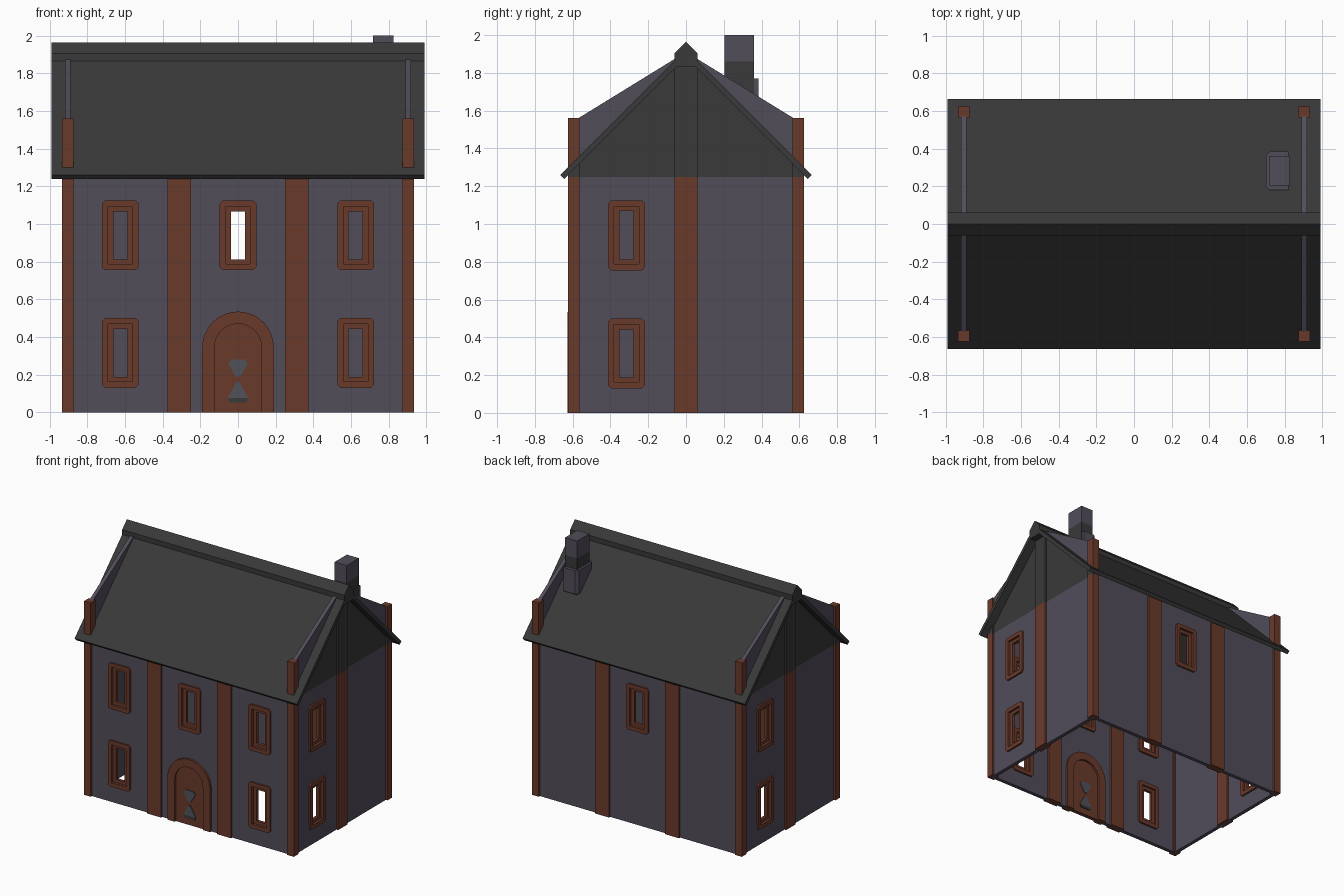
import bpy, bmesh, math
from mathutils import Matrix

if "Cube" in bpy.data.objects:
    bpy.data.objects.remove(bpy.data.objects["Cube"])


def material(name, rgb):
    m = bpy.data.materials.new(name)
    m.diffuse_color = (*rgb, 1)
    m.use_nodes = True
    m.node_tree.nodes["Principled BSDF"].inputs["Base Color"].default_value = m.diffuse_color
    return m


STONE = material("purple_grey_stone", (0.084, 0.074, 0.102))
WOOD = material("red_brown_wood", (0.144, 0.042, 0.024))
SLATE = material("dark_slate", (0.041, 0.041, 0.041))
METAL = material("door_metal", (0.080, 0.086, 0.102))
FRONT, RIGHT, BACK, LEFT = 0, 90, 180, -90


def plate(name, loops, w0, w1, side, mat):
    """Fill 2D loops (later ones are holes), extruded from depth w0 to w1 outward
    on the given side of the house; side None extrudes upward."""
    cu = bpy.data.curves.new(name, 'CURVE')
    cu.dimensions = '2D'
    cu.fill_mode = 'BOTH'
    cu.extrude = (w1 - w0) / 2
    for pts in loops:
        sp = cu.splines.new('POLY')
        sp.points.add(len(pts) - 1)
        for p, (u, v) in zip(sp.points, pts):
            p.co = (u, v, 0, 1)
        sp.use_cyclic_u = True
    tmp = bpy.data.objects.new(name + "_outline", cu)
    bpy.context.collection.objects.link(tmp)
    dg = bpy.context.evaluated_depsgraph_get()
    me = bpy.data.meshes.new_from_object(tmp.evaluated_get(dg))
    bpy.data.objects.remove(tmp)
    bpy.data.curves.remove(cu)
    mat4 = Matrix.Translation((0, 0, (w0 + w1) / 2))
    if side is not None:
        mat4 = Matrix.Rotation(math.radians(side), 4, 'Z') @ Matrix.Rotation(math.pi / 2, 4, 'X') @ mat4
    me.transform(mat4)
    bm = bmesh.new()
    bm.from_mesh(me)
    bmesh.ops.remove_doubles(bm, verts=bm.verts, dist=1e-5)
    bmesh.ops.recalc_face_normals(bm, faces=bm.faces)
    for f in bm.faces:
        f.smooth = False
    bm.to_mesh(me)
    bm.free()
    me.materials.clear()
    me.materials.append(mat)
    ob = bpy.data.objects.new(name, me)
    bpy.context.collection.objects.link(ob)
    return ob


def rect(u0, u1, v0, v1, c=0.0):
    """Rectangle, with chamfered corners when c > 0."""
    if c == 0:
        return [(u0, v0), (u1, v0), (u1, v1), (u0, v1)]
    return [(u0 + c, v0), (u1 - c, v0), (u1, v0 + c), (u1, v1 - c),
            (u1 - c, v1), (u0 + c, v1), (u0, v1 - c), (u0, v0 + c)]


def around(u, v, w, h, c=0.0):
    return rect(u - w / 2, u + w / 2, v - h / 2, v + h / 2, c)


def arch(r, spring=0.345, n=16):
    arc = [(-r * math.cos(math.pi * i / n), spring + r * math.sin(math.pi * i / n)) for i in range(n + 1)]
    return [(-r, 0)] + arc + [(r, 0)]


def flip(pts, s):
    return [(s * u, v) for u, v in pts]


LOW, HIGH = 0.315, 0.94
windows = {
    FRONT: [(-0.625, LOW), (0.625, LOW), (-0.625, HIGH), (0, HIGH), (0.625, HIGH)],
    BACK: [(0, HIGH)],
    RIGHT: [(-0.315, LOW), (-0.315, HIGH)],
    LEFT: [(-0.315, LOW), (-0.315, HIGH)],
}
names = {FRONT: "front", BACK: "back", RIGHT: "right", LEFT: "left"}

for side, spots in windows.items():
    n = names[side]
    long_side = side in (FRONT, BACK)
    d = 0.61 if long_side else 0.92          # outer wall depth
    # walls, with the doorway notched into the front
    if long_side:
        outline = [(-0.92, 0)] + (arch(0.16) if side == FRONT else []) + [(0.92, 0), (0.92, 1.265), (-0.92, 1.265)]
    else:
        outline = rect(-0.58, 0.58, 0, 1.25)
    plate(n + "_wall", [outline] + [around(u, v, 0.15, 0.32) for u, v in spots], d - 0.03, d, side, STONE)
    # windows: raised surround and recessed inner frame
    for u, v in spots:
        plate(n + "_window_surround", [around(u, v, 0.195, 0.37, 0.016), around(u, v, 0.13, 0.305)],
              d - 0.045, d + 0.015, side, WOOD)
        plate(n + "_window_frame", [around(u, v, 0.132, 0.307), around(u, v, 0.075, 0.255)],
              d - 0.03, d - 0.005, side, WOOD)
    # wall timbers
    if long_side:
        for c in (-0.3125, 0.3125):
            plate(n + "_timber", [rect(c - 0.0625, c + 0.0625, 0, 1.258)], d - 0.045, d + 0.015, side, WOOD)
        continue
    plate(n + "_timber", [rect(-0.06, 0.06, 0, 1.25)], d - 0.045, d + 0.015, side, WOOD)
    # gable wall and its centre timber
    plate(n + "_gable", [[(-0.61, 1.25), (0.61, 1.25), (0.61, 1.29), (0, 1.9), (-0.61, 1.29)]],
          d - 0.03, d, side, SLATE)
    plate(n + "_gable_timber", [rect(-0.06, 0.06, 1.25, 1.84)], d - 0.045, d + 0.015, side, SLATE)
    for s in (-1, 1):
        # corner posts: wood, dark under the gable, wood above the roof
        plate(n + "_corner_post", [flip(rect(0.565, 0.625, 0, 1.25), s)], 0.875, 0.935, side, WOOD)
        plate(n + "_post_gable_part", [flip([(0.565, 1.25), (0.625, 1.25), (0.625, 1.28), (0.565, 1.34)], s)],
              0.875, 0.935, side, SLATE)
        plate(n + "_post_top", [flip([(0.565, 1.34), (0.625, 1.28), (0.625, 1.56), (0.565, 1.56)], s)],
              0.875, 0.935, side, WOOD)
        # parapet fin above the roof
        plate(n + "_parapet", [flip([(0.57, 1.335), (0.57, 1.56), (0.05, 1.88), (0.05, 1.855)], s)],
              0.89, 0.92, side, STONE)

# roof slopes and ridge cap
for s in (-1, 1):
    plate("roof_slope", [flip([(0, 1.925), (0.665, 1.26), (0.645, 1.238), (0, 1.883)], s)], -0.99, 0.99, RIGHT, SLATE)
plate("ridge_cap", [[(-0.06, 1.83), (0.06, 1.83), (0.06, 1.905), (0, 1.965), (-0.06, 1.905)]],
      -0.99, 0.99, RIGHT, SLATE)

# door: arched frame, recessed panel, metal fitting
plate("door_frame", [arch(0.19) + arch(0.125)[::-1]], 0.565, 0.627, FRONT, WOOD)
plate("door_panel", [arch(0.127)], 0.58, 0.612, FRONT, WOOD)
plate("door_fitting_top", [[(-0.012, 0.19), (0.012, 0.19), (0.052, 0.258), (0.038, 0.28), (-0.038, 0.28),
                            (-0.052, 0.258)]], 0.573, 0.619, FRONT, METAL)
plate("door_fitting_bottom", [[(-0.055, 0.075), (0.055, 0.075), (0.008, 0.16), (-0.008, 0.16)]],
      0.573, 0.619, FRONT, METAL)
plate("door_fitting_base", [[(-0.045, 0.052), (0.045, 0.052), (0.055, 0.075), (-0.055, 0.075)]],
      0.573, 0.619, FRONT, SLATE)

# chimney: dark shaft, stone top, wider stone collar
plate("chimney_shaft", [rect(0.718, 0.825, 0.205, 0.36)], 1.5, 1.86, None, SLATE)
plate("chimney_top", [rect(0.718, 0.825, 0.205, 0.36)], 1.86, 2.0, None, STONE)
plate("chimney_collar", [[(0.82, 0.18), (0.82, 0.385), (0.72, 0.385), (0.70, 0.365), (0.70, 0.20), (0.72, 0.18)]],
      1.58, 1.77, None, STONE)
